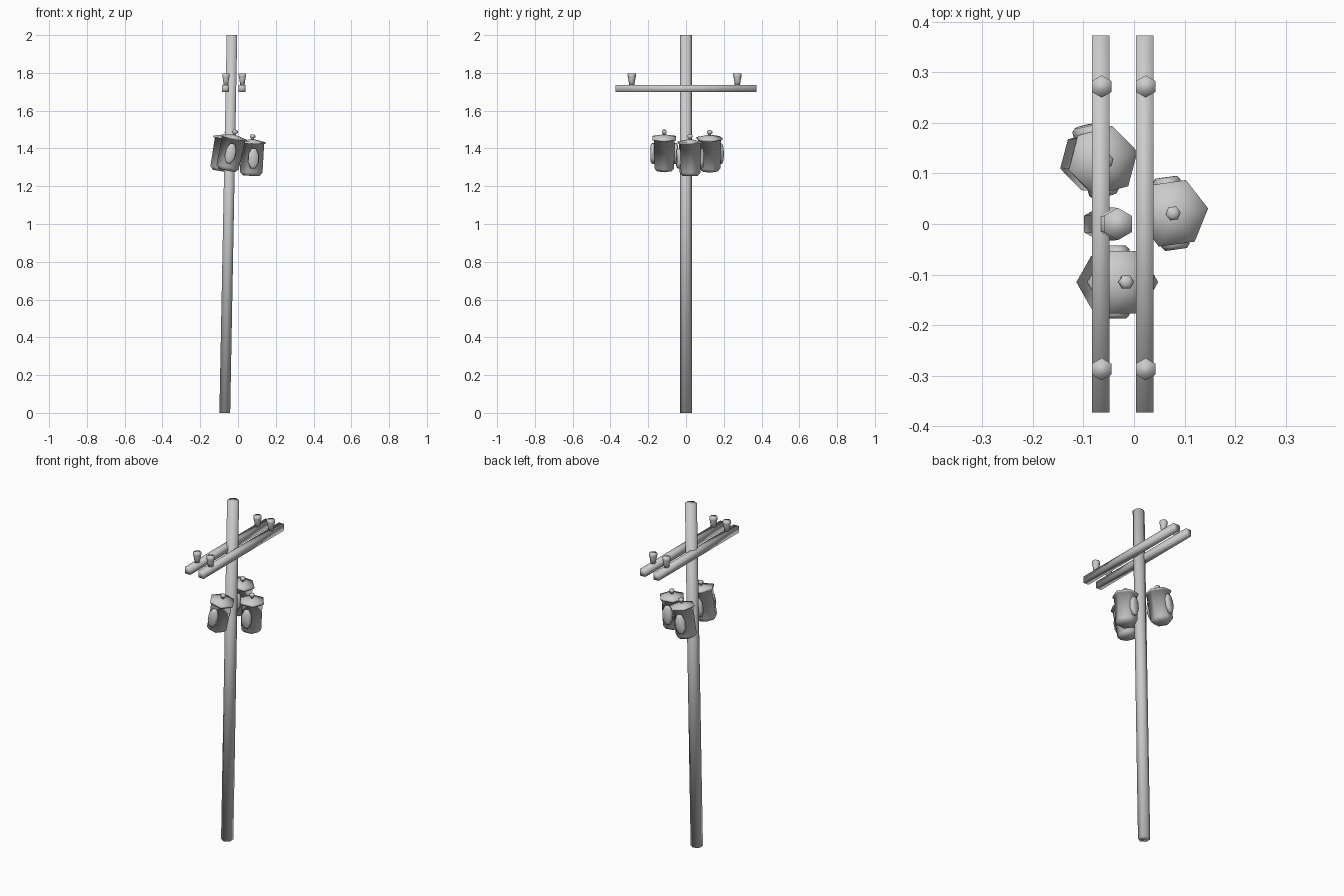
import bpy
import bmesh
from math import cos, sin, radians, pi
from mathutils import Matrix, Vector

if "Cube" in bpy.data.objects:
    bpy.data.objects.remove(bpy.data.objects["Cube"], do_unlink=True)

grey = bpy.data.materials.new("plain grey")
grey.use_nodes = True
grey.diffuse_color = (0.6, 0.6, 0.6, 1)
grey.node_tree.nodes["Principled BSDF"].inputs["Base Color"].default_value = grey.diffuse_color


def finish(bm, name, matrix=None):
    bmesh.ops.recalc_face_normals(bm, faces=bm.faces[:])
    if matrix:
        bmesh.ops.transform(bm, matrix=matrix, verts=bm.verts[:])
    mesh = bpy.data.meshes.new(name)
    bm.to_mesh(mesh)
    bm.free()
    mesh.materials.append(grey)
    for face in mesh.polygons:
        face.use_smooth = True
    obj = bpy.data.objects.new(name, mesh)
    bpy.context.collection.objects.link(obj)
    return obj


def turned(name, profile, matrix=None, turn=0, sides=6):
    """Stack of (radius, height, x shift) rings, closed at both ends."""
    bm = bmesh.new()
    rings = []
    for r, z, shift in profile:
        angles = [turn + 2 * pi * i / sides for i in range(sides)]
        rings.append([bm.verts.new((shift + r * cos(a), r * sin(a), z)) for a in angles])
    for low, high in zip(rings, rings[1:]):
        for i in range(sides):
            j = (i + 1) % sides
            bm.faces.new((low[i], low[j], high[j], high[i]))
    bm.faces.new(rings[0])
    bm.faces.new(rings[-1])
    return finish(bm, name, matrix)


# Leaning six-sided pole
turned("pole", [(0.033, 0, -0.07), (0.032, 2, -0.032)], turn=pi / 6)

# Paired crossarms with cup insulators
for side, x in (("right", -0.066), ("left", 0.021)):
    bm = bmesh.new()
    bmesh.ops.create_cube(bm, size=1)
    size = Matrix.Diagonal((0.035, 0.745, 0.038, 1))
    finish(bm, side + "_crossarm", Matrix.Translation((x, 0, 1.718)) @ size)
    for end, y in (("front", -0.287), ("back", 0.272)):
        cup = [(0.014, 0, 0), (0.017, 0.025, 0), (0.022, 0.048, 0), (0.022, 0.062, 0)]
        turned(f"{side}_{end}_insulator", cup,
               Matrix.Translation((x + 0.002, y, 1.735)), turn=pi / 6)

# Hanging cans: rounded base, overhanging lid, knob and two side plates
can = [(0.044, 0, 0), (0.06, 0.018, 0), (0.063, 0.17, 0), (0.071, 0.17, 0),
       (0.071, 0.18, 0), (0.014, 0.193, 0)]
knob = [(0.008, 0.19, 0), (0.008, 0.2, 0), (0.015, 0.204, 0),
        (0.015, 0.214, 0), (0.008, 0.22, 0)]
places = (("front", (-0.059, -0.115, 1.283), 12, 0),
          ("back", (-0.092, 0.125, 1.28), 10, 15),
          ("left", (0.07, 0.021, 1.255), 2, 8))
for name, spot, lean, spin in places:
    place = (Matrix.Translation(spot) @ Matrix.Rotation(radians(lean), 4, "Y")
             @ Matrix.Rotation(radians(spin), 4, "Z"))
    turned(name + "_can", can, place)
    turned(name + "_knob", knob, place)
    for label, facing in (("near", 0), ("far", pi)):
        # Oval plate standing out from a flat of the can
        out = (Matrix.Rotation(facing, 4, "Z") @ Matrix.Translation((0, -0.045, 0.092))
               @ Matrix.Rotation(pi / 2, 4, "X") @ Matrix.Diagonal((1, 2, 1, 1)))
        plate = [(0.029, 0, 0), (0.029, 0.02, 0), (0.023, 0.027, 0)]
        turned(f"{name}_{label}_plate", plate, place @ out, turn=pi / 8, sides=8)
